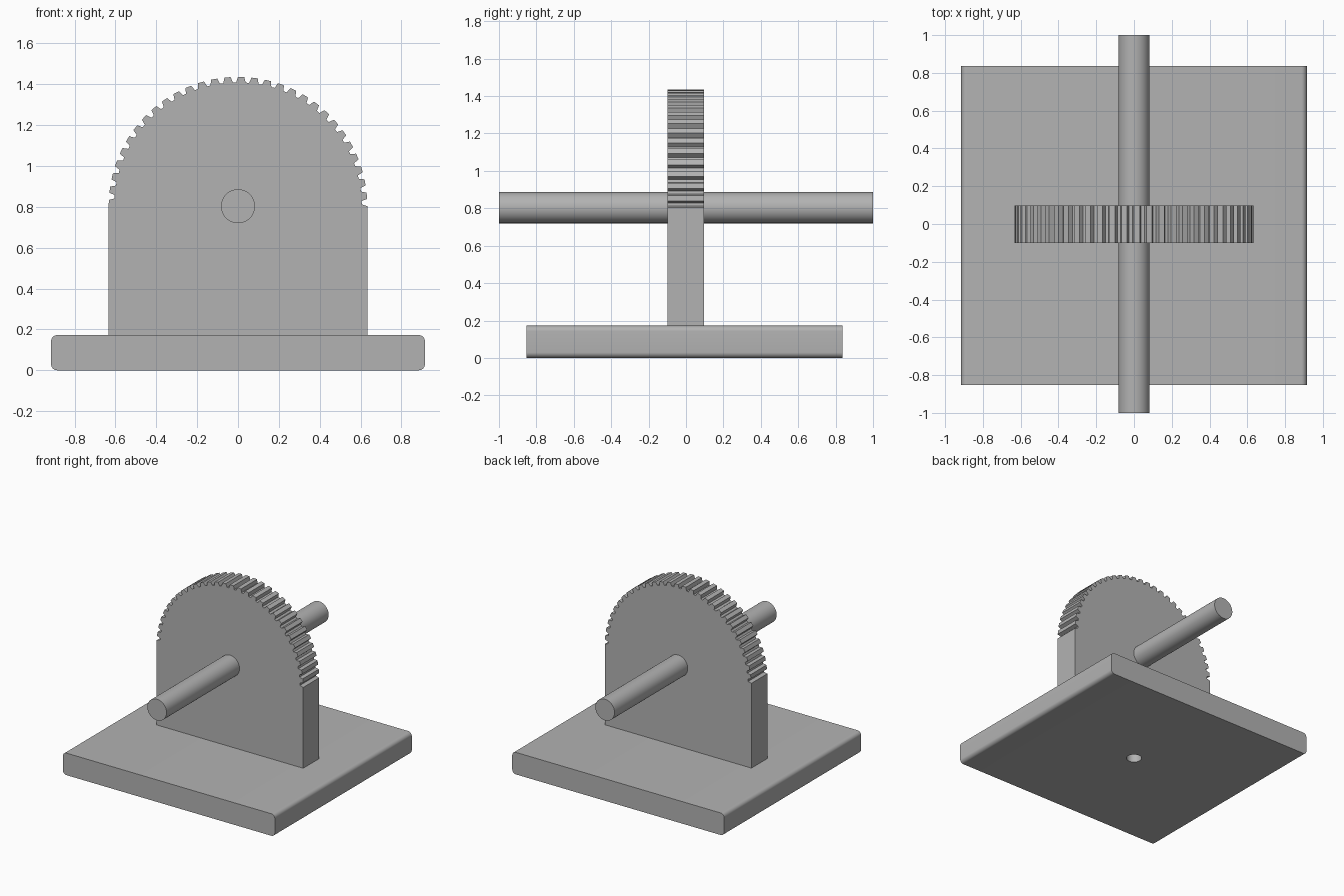
import bpy
import bmesh
from math import pi, sin, cos, radians

cube = bpy.data.objects.get("Cube")
if cube:
    bpy.data.objects.remove(cube, do_unlink=True)

grey = bpy.data.materials.new("plain grey")
grey.use_nodes = True
colour = (0.45, 0.45, 0.45, 1)
grey.diffuse_color = colour
grey.node_tree.nodes["Principled BSDF"].inputs["Base Color"].default_value = colour


def extrude_profile(name, points, y0, y1):
    """Extrude an x-z outline along y into a closed solid."""
    bm = bmesh.new()
    face = bm.faces.new([bm.verts.new((x, y0, z)) for x, z in points])
    result = bmesh.ops.extrude_face_region(bm, geom=[face])
    moved = [v for v in result["geom"] if isinstance(v, bmesh.types.BMVert)]
    bmesh.ops.translate(bm, verts=moved, vec=(0, y1 - y0, 0))
    bmesh.ops.recalc_face_normals(bm, faces=bm.faces)
    mesh = bpy.data.meshes.new(name)
    bm.to_mesh(mesh)
    bm.free()
    mesh.materials.append(grey)
    obj = bpy.data.objects.new(name, mesh)
    bpy.context.collection.objects.link(obj)
    return obj


def activate(obj):
    bpy.ops.object.select_all(action="DESELECT")
    obj.select_set(True)
    bpy.context.view_layer.objects.active = obj


def arc(cx, cz, radius, start, end, steps):
    angles = [start + (end - start) * i / steps for i in range(steps + 1)]
    return [(cx + radius * cos(a), cz + radius * sin(a)) for a in angles]


# Base slab with rounded long edges
half_width, height, corner = 0.915, 0.172, 0.03
outline = []
for i, (sx, top) in enumerate([(1, True), (-1, True), (-1, False), (1, False)]):
    cz = height - corner if top else corner
    outline += arc(sx * (half_width - corner), cz, corner,
                   i * pi / 2, (i + 1) * pi / 2, 8)
base = extrude_profile("base", outline, -0.853, 0.837)

# Screw hole in the underside
bpy.ops.mesh.primitive_cylinder_add(vertices=48, radius=0.054, depth=0.3,
                                    location=(0, 0, 0))
cutter = bpy.context.object
cutter.name = "screw_hole_cutter"
cutter.hide_render = True
cutter.data.materials.append(grey)
hole = base.modifiers.new("screw hole", "BOOLEAN")
hole.operation = "DIFFERENCE"
hole.object = cutter
activate(base)
bpy.ops.object.modifier_apply(modifier=hole.name)
bpy.data.objects.remove(cutter, do_unlink=True)
activate(base)
bpy.ops.object.shade_smooth_by_angle(angle=radians(35))

# Upright plate whose round top carries gear teeth
axis_z, tip, root, teeth = 0.803, 0.633, 0.606, 30
pitch = pi / teeth
outline = [(-tip, height), (tip, height), (tip, axis_z)]
for i in range(teeth):
    for part, radius in [(0.14, root), (0.40, root), (0.54, tip), (1.0, tip)]:
        a = (i + part) * pitch
        outline.append((radius * cos(a), axis_z + radius * sin(a)))
extrude_profile("toothed_plate", outline, -0.1, 0.097)

# Axle through the plate
bpy.ops.mesh.primitive_cylinder_add(vertices=64, radius=0.083, depth=2,
                                    location=(0, 0, axis_z), rotation=(pi / 2, 0, 0))
axle = bpy.context.object
axle.name = "axle"
axle.data.materials.append(grey)
bpy.ops.object.shade_smooth_by_angle(angle=radians(35))
